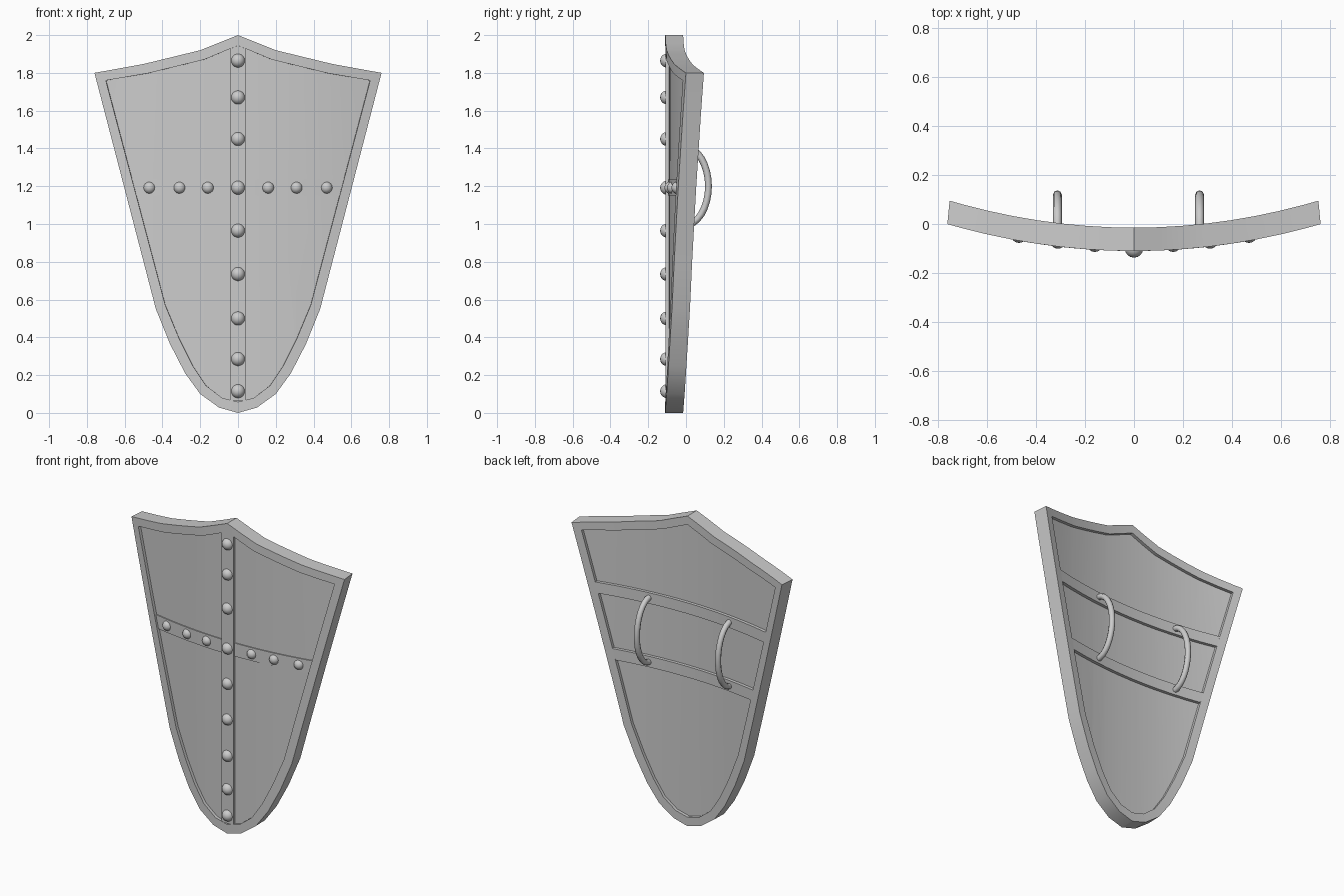
import bpy, bmesh, math
from mathutils import Vector

if "Cube" in bpy.data.objects:
    bpy.data.objects.remove(bpy.data.objects["Cube"])

T = 0.095       # rim thickness
RECESS = 0.02   # how far the panel sits inside the rim, front and back


def bend(x, z, d):
    """Place a flat front-view point at depth d on the curved shield."""
    return Vector((x * (1 - 0.13 * d), -0.11 + 0.19 * x * x + d, z))


def smooth(ob, angle=30):
    bpy.ops.object.select_all(action='DESELECT')
    ob.select_set(True)
    bpy.context.view_layer.objects.active = ob
    bpy.ops.object.shade_smooth_by_angle(angle=math.radians(angle))


def finish(bm, name, angle=30):
    bmesh.ops.recalc_face_normals(bm, faces=bm.faces)
    me = bpy.data.meshes.new(name)
    bm.to_mesh(me)
    bm.free()
    ob = bpy.data.objects.new(name, me)
    bpy.context.collection.objects.link(ob)
    smooth(ob, angle)
    return ob


def plate(name, polys, d0, d1):
    """Curved plate from front-view polygons, between depths d0 and d1."""
    bm = bmesh.new()
    for poly in polys:
        bm.faces.new([bm.verts.new((x, 0, z)) for x, z in poly])
    bmesh.ops.remove_doubles(bm, verts=bm.verts, dist=1e-5)
    for i in range(-7, 8):
        bmesh.ops.bisect_plane(bm, geom=bm.verts[:] + bm.edges[:] + bm.faces[:],
                               dist=1e-5, plane_co=(i * 0.1, 0, 0), plane_no=(1, 0, 0))
    front = bm.verts[:]
    ext = bmesh.ops.extrude_face_region(bm, geom=bm.faces[:], use_keep_orig=True)
    back = [g for g in ext['geom'] if isinstance(g, bmesh.types.BMVert)]
    for verts, d in ((front, d0), (back, d1)):
        for v in verts:
            v.co = bend(v.co.x, v.co.z, d)
    return finish(bm, name)


def mirrored(half):
    """Close a right-half outline (first and last point on x = 0)."""
    return half + [(-x, z) for x, z in half[-2:0:-1]]


outer = mirrored([(0, 2), (0.2, 1.92), (0.5, 1.847), (0.76, 1.8), (0.435, 0.55), (0.36, 0.365),
                  (0.28, 0.21), (0.2, 0.1), (0.1, 0.028), (0, 0)])
inner = mirrored([(0, 1.945), (0.18, 1.87), (0.48, 1.797), (0.7, 1.76), (0.385, 0.57), (0.31, 0.39),
                  (0.24, 0.25), (0.17, 0.145), (0.085, 0.08), (0, 0.058)])


def half_width(z):
    return 0.385 + 0.315 * (z - 0.57) / 1.19


def cross_strip(z0, z1):
    a, b = half_width(z0), half_width(z1)
    return [(-a, z0), (a, z0), (b, z1), (-b, z1)]


# Raised rim and recessed panel
n = len(outer)
plate("rim", [[outer[i], outer[(i + 1) % n], inner[(i + 1) % n], inner[i]] for i in range(n)], 0, T)
plate("panel", [inner], RECESS, T - RECESS)

# Front cross: upright strip and slimmer crossbar
w = 0.042
plate("front_upright", [[(-w, 0.065), (w, 0.065), (w, 1.927), (0, 1.945), (-w, 1.927)]], 0.002, 0.04)
plate("front_crossbar", [cross_strip(1.15, 1.235)], RECESS - 0.007, 0.04)

# Back bands carrying the grips
plate("back_band_upper", [cross_strip(1.37, 1.44)], 0.05, T)
plate("back_band_lower", [cross_strip(0.96, 1.03)], 0.05, T)


# Domed rivets
def rivet(name, x, z, d, r):
    bm = bmesh.new()
    bmesh.ops.create_uvsphere(bm, u_segments=16, v_segments=10, radius=r)
    bmesh.ops.translate(bm, verts=bm.verts, vec=bend(x, z, d))
    finish(bm, name, 60)


for z in (1.865, 1.67, 1.45, 1.192, 0.965, 0.735, 0.5, 0.285, 0.115):
    rivet("upright_rivet", 0, z, 0.01, 0.037)
for x in (0.16, 0.31, 0.47):
    for s in (-1, 1):
        rivet("crossbar_rivet", s * x, 1.192, 0.023, 0.032)


# Curved grips on the back
def grip(name, x):
    cu = bpy.data.curves.new(name, 'CURVE')
    cu.dimensions = '3D'
    cu.bevel_depth = 0.018
    cu.bevel_resolution = 2
    cu.use_fill_caps = True
    sp = cu.splines.new('POLY')
    sp.points.add(16)
    for i, p in enumerate(sp.points):
        a = math.pi * i / 16
        p.co = (x, -0.01 + 0.129 * math.sin(a), 1.2 + 0.208 * math.cos(a), 1)
    ob = bpy.data.objects.new(name, cu)
    bpy.context.collection.objects.link(ob)
    bpy.ops.object.select_all(action='DESELECT')
    ob.select_set(True)
    bpy.context.view_layer.objects.active = ob
    bpy.ops.object.convert(target='MESH')
    smooth(bpy.context.view_layer.objects.active, 50)


grip("grip_left", -0.312)
grip("grip_right", 0.267)
